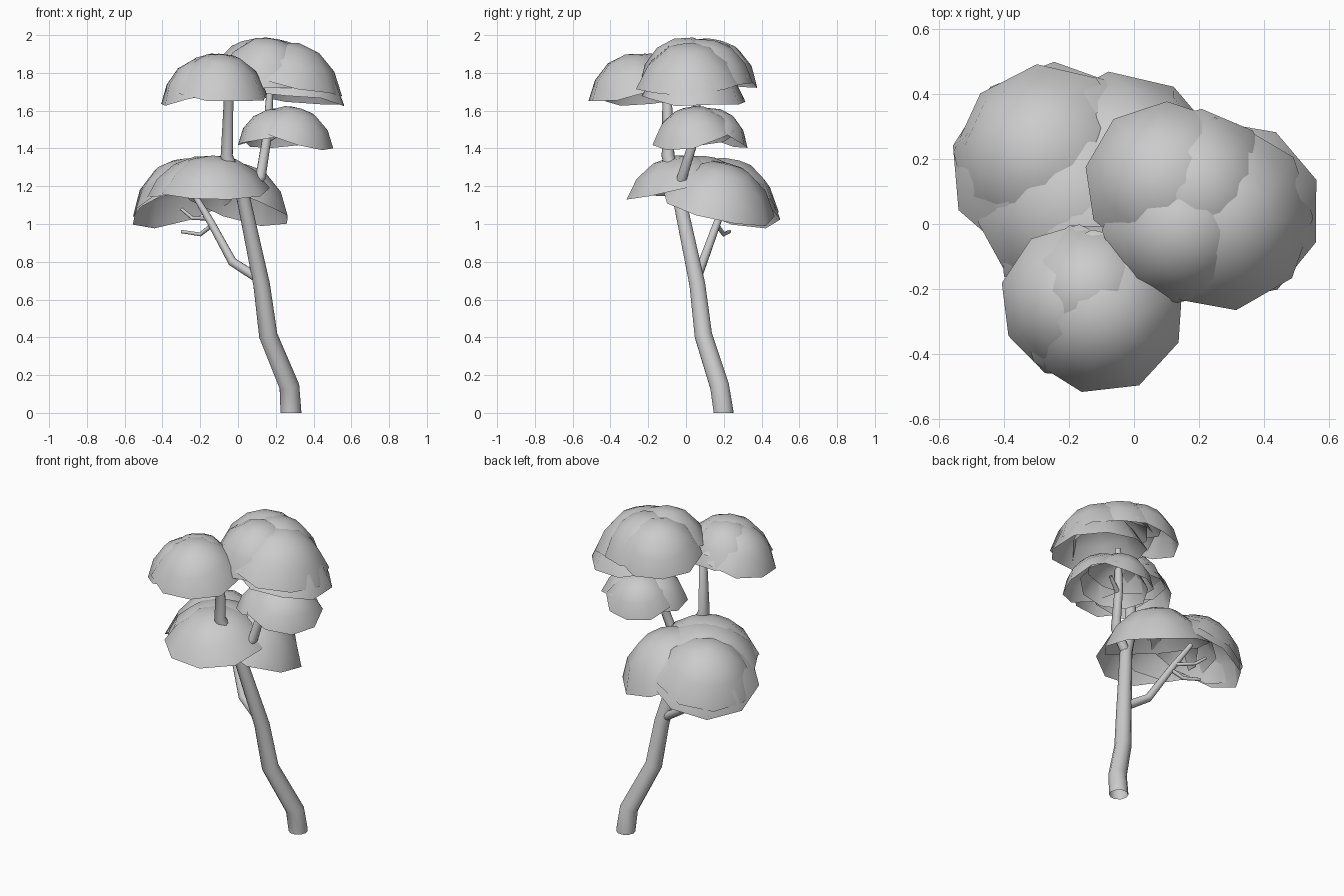
import bpy, bmesh, math, random
from mathutils import Vector

if "Cube" in bpy.data.objects:
    bpy.data.objects.remove(bpy.data.objects["Cube"])

random.seed(4)


def branch(name, pts):
    """Tapering tube through (x, y, z, radius) points."""
    cu = bpy.data.curves.new(name, 'CURVE')
    cu.dimensions = '3D'
    cu.bevel_depth = 1.0
    cu.bevel_resolution = 3
    sp = cu.splines.new('POLY')
    sp.points.add(len(pts) - 1)
    for p, (x, y, z, r) in zip(sp.points, pts):
        p.co = (x, y, z, 1)
        p.radius = r
    sp.use_smooth = True
    ob = bpy.data.objects.new(name, cu)
    bpy.context.collection.objects.link(ob)
    return ob


def leaf_cap(name, centre, r, h, up, spin=0.0, sides=9, rings=3):
    """Open leaf shell: rim centre, rim radius, height and tilt direction."""
    n = Vector(up).normalized()
    u = Vector((0, 1, 0)).cross(n).normalized()
    v = n.cross(u)
    c = Vector(centre)
    tm = math.radians(64)
    bm = bmesh.new()
    top = bm.verts.new(c + n * h)
    prev = None
    for i in range(1, rings + 1):
        t = tm * i / rings
        rad = r * math.sin(t) / math.sin(tm)
        z = h * (math.cos(t) - math.cos(tm)) / (1 - math.cos(tm))
        ring = []
        for k in range(sides):
            a = spin + math.tau * k / sides
            jz = random.uniform(-0.012, 0.012) if i == rings else 0
            ring.append(bm.verts.new(c + n * (z + jz) + rad * (u * math.cos(a) + v * math.sin(a))))
        for k in range(sides):
            m = (k + 1) % sides
            if prev is None:
                bm.faces.new((top, ring[k], ring[m]))
            else:
                bm.faces.new((prev[k], ring[k], ring[m], prev[m]))
        prev = ring
    for f in bm.faces:
        f.smooth = True
    me = bpy.data.meshes.new(name)
    bm.to_mesh(me)
    bm.free()
    ob = bpy.data.objects.new(name, me)
    bpy.context.collection.objects.link(ob)
    return ob


# Trunk and branches
branch("trunk", [(.28, .198, 0, .055), (.28, .198, .01, .055), (.272, .178, .14, .053),
                 (.16, .092, .41, .049), (.125, .06, .68, .044), (.03, -.035, 1.13, .036),
                 (-.01, -.06, 1.24, .034)])
branch("upper_branch", [(.03, -.035, 1.13, .036), (-.06, -.095, 1.36, .034),
                        (-.05, -.1, 1.65, .027), (-.1, -.2, 1.76, .018)])
branch("right_branch", [(.03, -.035, 1.13, .028), (.12, -.02, 1.25, .028),
                        (.155, .05, 1.47, .024), (.17, .06, 1.72, .018)])
branch("right_twig", [(.15, .04, 1.44, .016), (.25, .09, 1.5, .01)])
branch("left_branch", [(.11, .055, .71, .026), (-.03, .09, .8, .024),
                       (-.15, .17, 1.02, .02), (-.24, .22, 1.17, .014)])
branch("left_twig", [(-.13, .16, 1.0, .012), (-.2, .2, .945, .011), (-.3, .23, .96, .009)])
branch("back_twig", [(-.15, .17, 1.03, .012), (-.24, .26, 1.03, .01), (-.3, .28, 1.08, .008)])

# Leaf shells: rim centre, radius, height, tilt, spin
caps = {
    "lower_left": [
        ((-.27, .2, 1.12), .315, .2, (-.34, .34, 1), .2),
        ((-.28, .21, 1.13), .29, .22, (-.28, .2, 1), .3)],
    "lower_back": [
        ((-.02, .17, 1.1), .31, .23, (.3, .24, 1), .3)],
    "lower_front": [
        ((-.13, -.03, 1.175), .3, .19, (-.02, -.17, 1), .1),
        ((-.2, .05, 1.2), .29, .16, (-.2, -.05, 1), .5)],
    "middle_right": [
        ((.29, .04, 1.47), .225, .15, (.3, -.2, 1), .0),
        ((.22, .14, 1.465), .2, .15, (-.1, .3, 1), .4),
        ((.19, .05, 1.47), .2, .14, (-.25, -.05, 1), .2)],
    "upper_front": [
        ((-.1, -.27, 1.705), .26, .2, (.06, -.26, 1), .3),
        ((-.18, -.24, 1.69), .24, .19, (-.3, -.05, 1), .1),
        ((-.13, -.21, 1.725), .22, .18, (-.05, .15, 1), .5)],
    "crown": [
        ((.09, .14, 1.8), .25, .18, (-.22, .3, 1), .2),
        ((.15, -.01, 1.79), .25, .2, (.12, -.28, 1), .4),
        ((.27, .02, 1.745), .29, .22, (.24, -.05, 1), .0),
        ((.3, .04, 1.665), .28, .22, (.14, .05, 1), .35),
        ((.2, .11, 1.8), .25, .18, (.2, .22, 1), .1)],
}
for part, shells in caps.items():
    for i, (c, r, h, up, spin) in enumerate(shells, 1):
        leaf_cap(f"{part}_leaves_{i}", c, r, h, up, spin)
